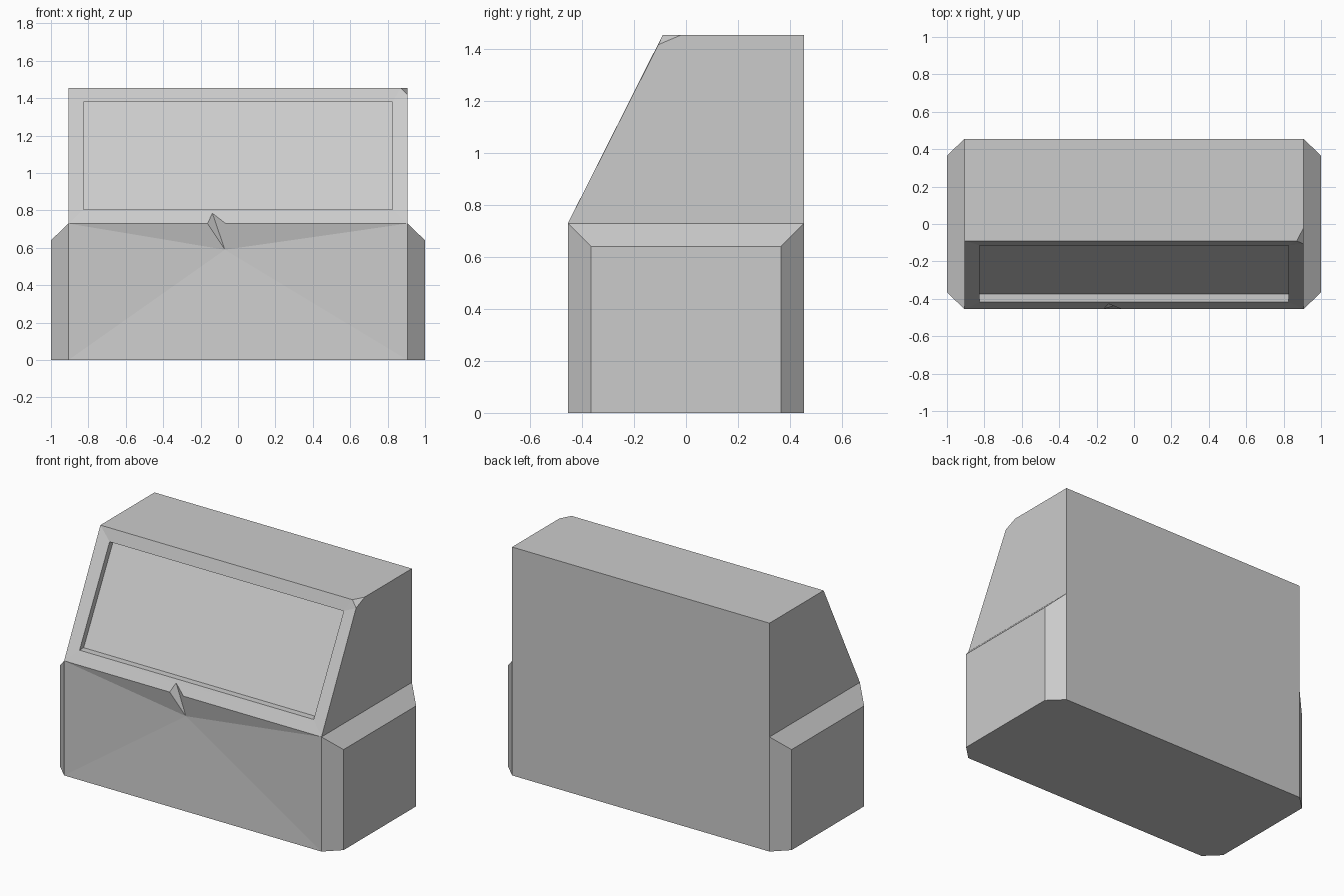
import bpy, bmesh

cube = bpy.data.objects.get("Cube")
if cube:
    bpy.data.objects.remove(cube, do_unlink=True)

# Plain grey finish
grey = bpy.data.materials.new("light_grey")
grey.use_nodes = True
grey.diffuse_color = (0.6, 0.6, 0.6, 1)
bsdf = next(n for n in grey.node_tree.nodes if n.type == 'BSDF_PRINCIPLED')
bsdf.inputs["Base Color"].default_value = grey.diffuse_color


def build(name, points, faces):
    """Flat-shaded mesh from named points and faces listing those names."""
    bm = bmesh.new()
    verts = {key: bm.verts.new(co) for key, co in points.items()}
    for face in faces:
        bm.faces.new([verts[key] for key in face.split()])
    bmesh.ops.recalc_face_normals(bm, faces=bm.faces)
    mesh = bpy.data.meshes.new(name)
    bm.to_mesh(mesh)
    bm.free()
    mesh.materials.append(grey)
    obj = bpy.data.objects.new(name, mesh)
    bpy.context.collection.objects.link(obj)
    return obj


W, D = 0.907, 0.455          # half width and half depth of the cabinet
SHOULDER, TOP = 0.73, 1.455
BEVEL = 0.09
SCREEN_W, SCREEN_DEPTH = 0.825, 0.042

# Cabinet corners, left/right pairs
points = {}
for side, s in (("l", -1), ("r", 1)):
    points["base_" + side] = (s * W, -D, 0)
    points["edge_" + side] = (s * W, -D, SHOULDER)
    points["back_" + side] = (s * W, D, 0)
    points["backtop_" + side] = (s * W, D, TOP)
    for level, y, z in (("low", -0.417, 0.805), ("high", -0.114, 1.38)):
        points[f"{level}_{side}"] = (s * SCREEN_W, y, z)
        points[f"{level}_in_{side}"] = (s * SCREEN_W, y + SCREEN_DEPTH, z)

points.update({
    "top_l": (-W, -0.09, TOP),
    # Clipped top corner
    "clip_front": (0.87, -0.09, TOP),
    "clip_back": (W, -0.02, TOP),
    "clip_low": (W, -0.107, 1.418),
    # Dented front edge
    "dent_top": (-0.137, -0.427, 0.785),
    "dent_l": (-0.163, -D, SHOULDER),
    "dent_r": (-0.066, -D, SHOULDER),
    "dent_low": (-0.07, -0.425, 0.59),
})

build("cabinet", points, [
    # Shell
    "base_l base_r back_r back_l",
    "back_l back_r backtop_r backtop_l",
    "top_l clip_front clip_back backtop_r backtop_l",
    "base_l edge_l top_l backtop_l back_l",
    "base_r back_r backtop_r clip_back clip_low edge_r",
    "clip_front clip_low clip_back",
    # Dented lower front
    "base_l base_r dent_low",
    "base_l dent_low edge_l",
    "base_r edge_r dent_low",
    "edge_l dent_low dent_l",
    "dent_r dent_low edge_r",
    "dent_l dent_low dent_top",
    "dent_top dent_low dent_r",
    # Sloping frame
    "edge_l dent_l dent_top low_l",
    "dent_top dent_r edge_r low_r",
    "dent_top low_r low_l",
    "edge_l low_l high_l top_l",
    "top_l high_l high_r clip_front",
    "clip_front high_r clip_low",
    "clip_low high_r low_r edge_r",
    # Screen recess
    "low_l low_r low_in_r low_in_l",
    "high_l high_in_l high_in_r high_r",
    "low_l low_in_l high_in_l high_l",
    "low_r high_r high_in_r low_in_r",
    "low_in_l low_in_r high_in_r high_in_l",
])

# Bevelled side panels, mirrored
panel = {}
for end, s in (("front", -1), ("back", 1)):
    panel[end + "_in_low"] = (W, s * D, 0)
    panel[end + "_in_high"] = (W, s * D, SHOULDER)
    panel[end + "_out_low"] = (1, s * (D - BEVEL), 0)
    panel[end + "_out_high"] = (1, s * (D - BEVEL), SHOULDER - BEVEL)

side_panels = build("side_panels", panel, [
    "front_out_low back_out_low back_out_high front_out_high",
    "front_in_low front_out_low front_out_high front_in_high",
    "back_in_low back_in_high back_out_high back_out_low",
    "front_in_high front_out_high back_out_high back_in_high",
    "front_in_low back_in_low back_out_low front_out_low",
])
side_panels.modifiers.new("mirror", 'MIRROR').use_axis[0] = True
